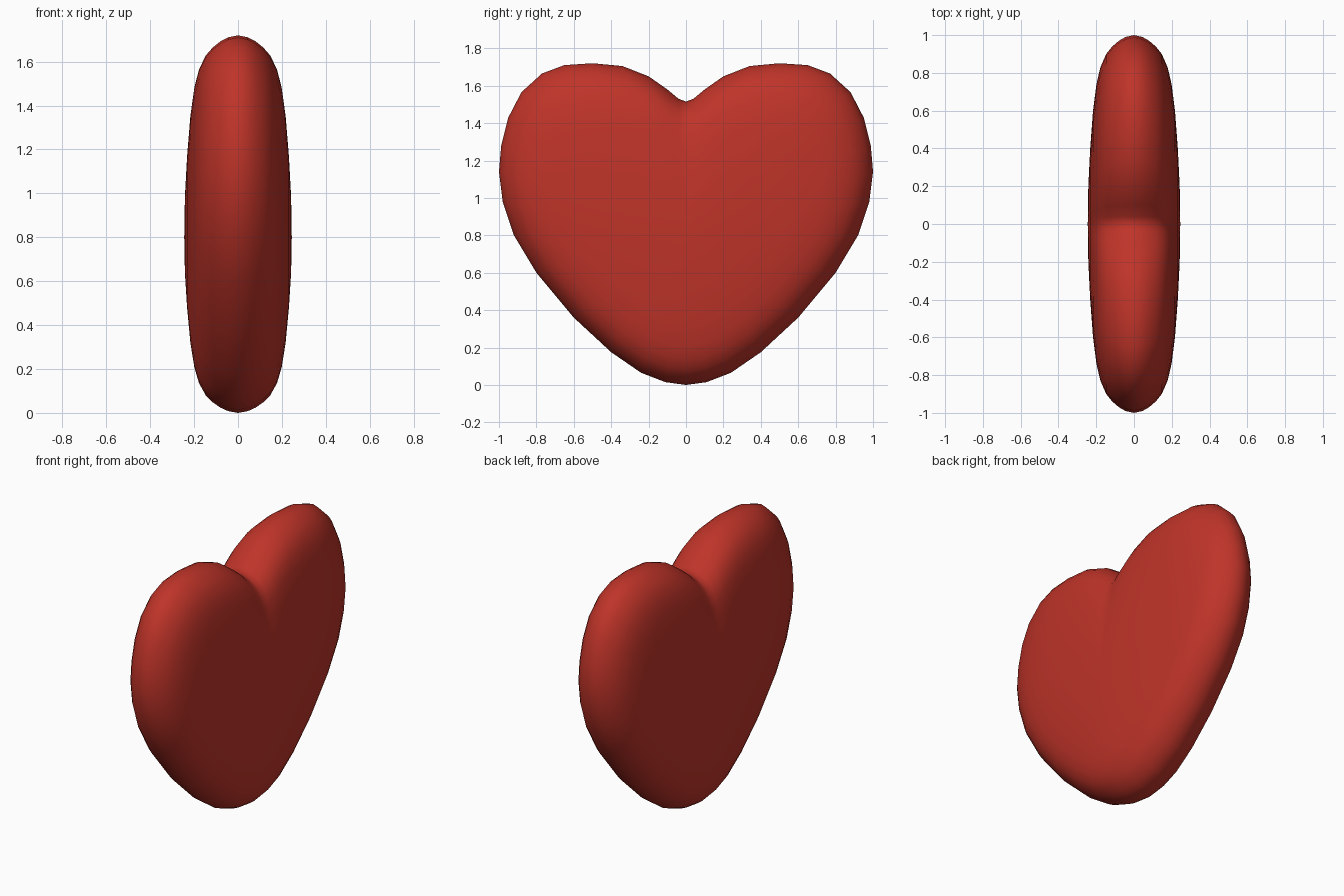
import bpy
import bmesh

cube = bpy.data.objects.get("Cube")
if cube:
    bpy.data.objects.remove(cube, do_unlink=True)

# Half outline of the heart (y, z), from the cleft round to the bottom tip
HALF = [(0, 1.515), (0.04, 1.53), (0.1, 1.58), (0.2, 1.65), (0.34, 1.705),
        (0.5, 1.72), (0.65, 1.71), (0.77, 1.665), (0.88, 1.565), (0.95, 1.43),
        (0.988, 1.28), (1, 1.14), (0.98, 0.98), (0.92, 0.8), (0.8, 0.6),
        (0.6, 0.36), (0.4, 0.175), (0.24, 0.065), (0.11, 0.015), (0, 0)]
OUTLINE = HALF + [(-y, z) for y, z in HALF[-2:0:-1]]

# Puffy cross-section: outline scale and half thickness, from rim to middle
SECTION = [(1, 0), (0.99, 0.045), (0.97, 0.08), (0.94, 0.115), (0.9, 0.147),
           (0.83, 0.178), (0.74, 0.199), (0.6, 0.217), (0.4, 0.232), (0.2, 0.242)]
MIDDLE_Z, HALF_DEPTH = 0.8, 0.245

red = bpy.data.materials.new("heart red")
red.use_nodes = True
colour = (0.52, 0.034, 0.022, 1)
red.diffuse_color = colour
red.node_tree.nodes["Principled BSDF"].inputs["Base Color"].default_value = colour

bm = bmesh.new()


def ring(scale, x):
    return [bm.verts.new((x, y * scale, MIDDLE_Z + (z - MIDDLE_Z) * scale))
            for y, z in OUTLINE]


# Both cushioned sides grow inward from one shared rim
rim = ring(*SECTION[0])
count = len(rim)
for side in (1, -1):
    outer = rim
    for scale, depth in SECTION[1:]:
        inner = ring(scale, side * depth)
        for i in range(count):
            j = (i + 1) % count
            bm.faces.new((outer[i], outer[j], inner[j], inner[i]))
        outer = inner
    centre = bm.verts.new((side * HALF_DEPTH, 0, MIDDLE_Z))
    for i in range(count):
        bm.faces.new((outer[i], outer[(i + 1) % count], centre))

bmesh.ops.recalc_face_normals(bm, faces=bm.faces)
for face in bm.faces:
    face.smooth = True
mesh = bpy.data.meshes.new("heart")
bm.to_mesh(mesh)
bm.free()
mesh.materials.append(red)
heart = bpy.data.objects.new("heart", mesh)
bpy.context.collection.objects.link(heart)
